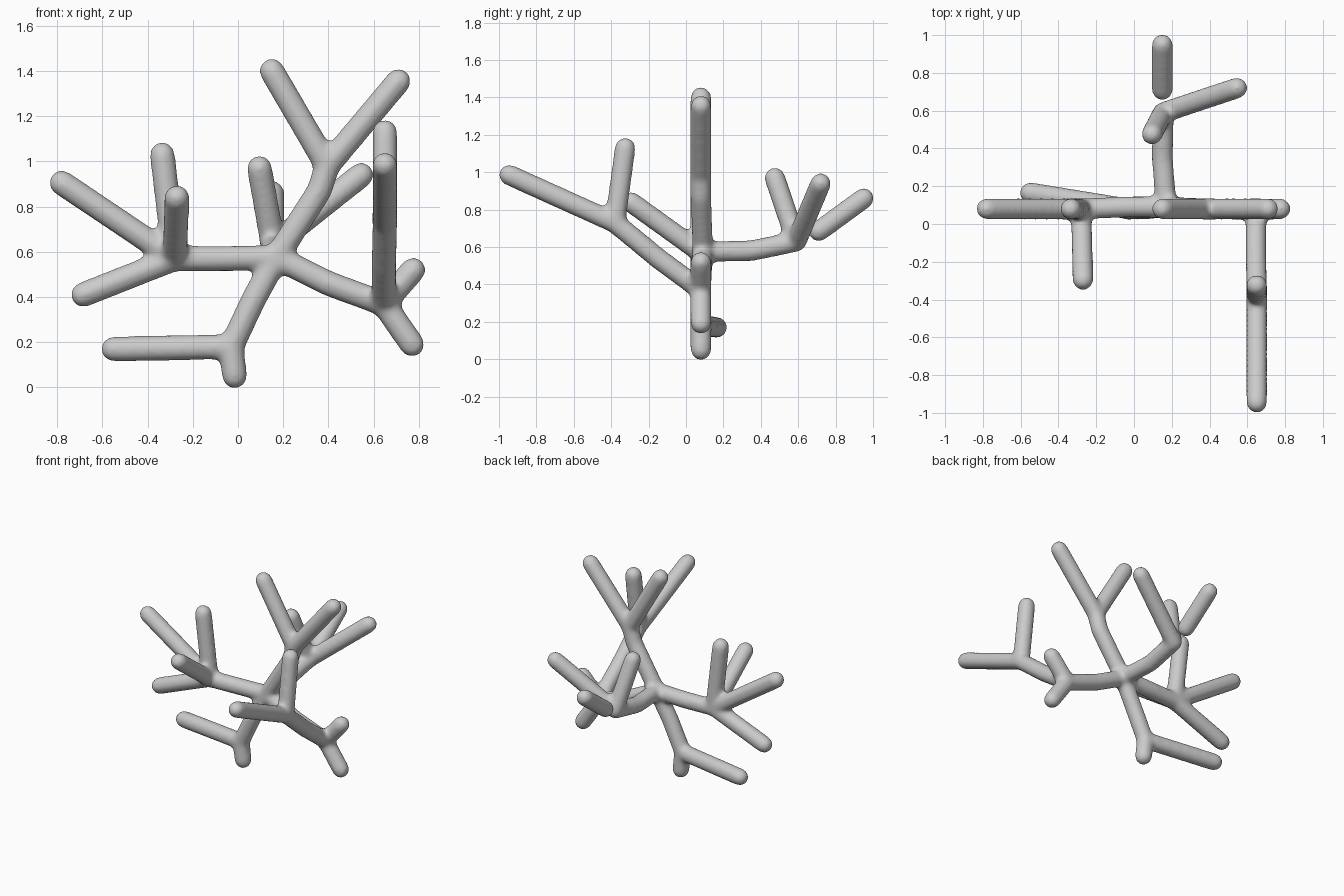
import bpy, bmesh
from mathutils import Vector, Matrix

if "Cube" in bpy.data.objects:
    bpy.data.objects.remove(bpy.data.objects["Cube"])

R = 0.057  # limb radius before smoothing shrinks it to about 0.05


def capsule(bm, a, b, r):
    """Round-ended limb from a to b."""
    a, b = Vector(a), Vector(b)
    d = b - a
    rot = Vector((0, 0, 1)).rotation_difference(d).to_matrix().to_4x4()
    bmesh.ops.create_cone(bm, cap_ends=True, segments=24, radius1=r, radius2=r, depth=d.length,
                          matrix=Matrix.Translation((a + b) / 2) @ rot)
    for p in (a, b):
        bmesh.ops.create_uvsphere(bm, u_segments=24, v_segments=16, radius=r,
                                  matrix=Matrix.Translation(p) @ rot)


def limbs(name, paths):
    """Fuse all limb paths into one smooth, blended skin."""
    bm = bmesh.new()
    for path in paths:
        for a, b in zip(path, path[1:]):
            capsule(bm, a, b, R)
    me = bpy.data.meshes.new(name)
    bm.to_mesh(me)
    bm.free()
    ob = bpy.data.objects.new(name, me)
    bpy.context.collection.objects.link(ob)
    rm = ob.modifiers.new("fuse", 'REMESH')
    rm.mode = 'VOXEL'
    rm.voxel_size = 0.012
    rm.use_smooth_shade = True
    sm = ob.modifiers.new("blend", 'SMOOTH')
    sm.factor = 0.5
    sm.iterations = 22
    return ob


# Joints where limbs fork
hub = (0.17, 0.09, 0.575)
foot = (-0.03, 0.08, 0.18)
left = (-0.28, 0.08, 0.57)
crown = (0.395, 0.08, 0.98)
right = (0.645, 0.08, 0.37)
front = (0.65, -0.38, 0.73)
back = (0.155, 0.59, 0.63)

limbs("branching_trunk", [
    # trunk, foot and low side limb
    [hub, (0.07, 0.08, 0.39), foot, (-0.015, 0.08, 0.05)],
    [foot, (-0.55, 0.165, 0.17)],
    # left cluster
    [hub, (-0.05, 0.09, 0.57), left],
    [left, (-0.78, 0.08, 0.905)],
    [left, (-0.685, 0.08, 0.41)],
    [left, (-0.335, 0.08, 1.03)],
    [left, (-0.27, -0.295, 0.84)],
    # crown fork
    [hub, (0.36, 0.08, 0.87), crown],
    [crown, (0.15, 0.08, 1.40)],
    [crown, (0.71, 0.08, 1.355)],
    # right fork
    [hub, (0.40, 0.08, 0.46), right],
    [right, (0.77, 0.08, 0.19)],
    [right, (0.775, 0.08, 0.52)],
    # forward limb and its fork
    [right, (0.645, -0.15, 0.54), front],
    [front, (0.65, -0.945, 0.985)],
    [front, (0.65, -0.325, 1.13)],
    # back limb and its fork
    [hub, (0.15, 0.35, 0.58), back],
    [back, (0.095, 0.475, 0.97)],
    [back, (0.545, 0.72, 0.94)],
])

# Separate twig behind the back fork
limbs("back_twig", [[(0.15, 0.71, 0.685), (0.15, 0.95, 0.86)]])
